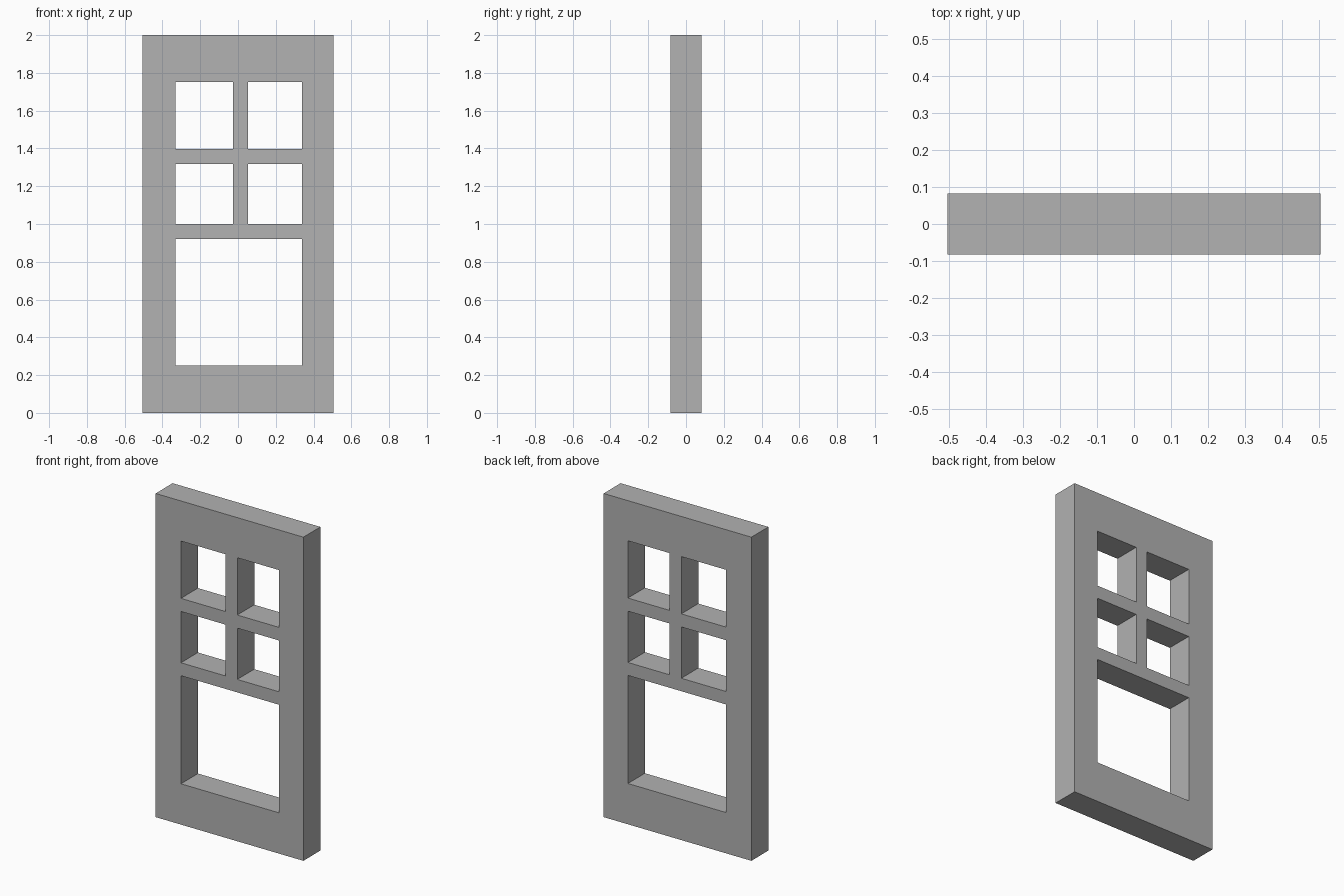
import bpy
import bmesh

cube = bpy.data.objects.get("Cube")
if cube:
    bpy.data.objects.remove(cube, do_unlink=True)

HALF_DEPTH = 0.083

# Lines that bound the stiles, rails and glazing bars
xs = [-0.505, -0.332, -0.026, 0.053, 0.339, 0.505]
zs = [0, 0.252, 0.92, 1.0, 1.317, 1.398, 1.752, 2.0]


def is_open(col, row):
    """Lower opening spans the full width; upper panes flank the centre bar."""
    lower = row == 1 and col in (1, 2, 3)
    panes = row in (3, 5) and col in (1, 3)
    return lower or panes


# Front sheet of solid cells, then extruded to the back
bm = bmesh.new()
grid = [[bm.verts.new((x, -HALF_DEPTH, z)) for x in xs] for z in zs]
for row in range(len(zs) - 1):
    for col in range(len(xs) - 1):
        if not is_open(col, row):
            bm.faces.new((grid[row][col], grid[row][col + 1],
                          grid[row + 1][col + 1], grid[row + 1][col]))

sheet = list(bm.faces)
result = bmesh.ops.extrude_face_region(bm, geom=sheet, use_keep_orig=True)
back = [g for g in result["geom"] if isinstance(g, bmesh.types.BMVert)]
bmesh.ops.translate(bm, verts=back, vec=(0, 2 * HALF_DEPTH, 0))
bmesh.ops.recalc_face_normals(bm, faces=bm.faces)

mesh = bpy.data.meshes.new("door_panel")
bm.to_mesh(mesh)
bm.free()
door = bpy.data.objects.new("door_panel", mesh)
bpy.context.collection.objects.link(door)

# Plain grey finish
grey = bpy.data.materials.new("plain_grey")
grey.use_nodes = True
colour = (0.445, 0.445, 0.445, 1)
grey.diffuse_color = colour
for node in grey.node_tree.nodes:
    if node.type == "BSDF_PRINCIPLED":
        node.inputs["Base Color"].default_value = colour
mesh.materials.append(grey)
